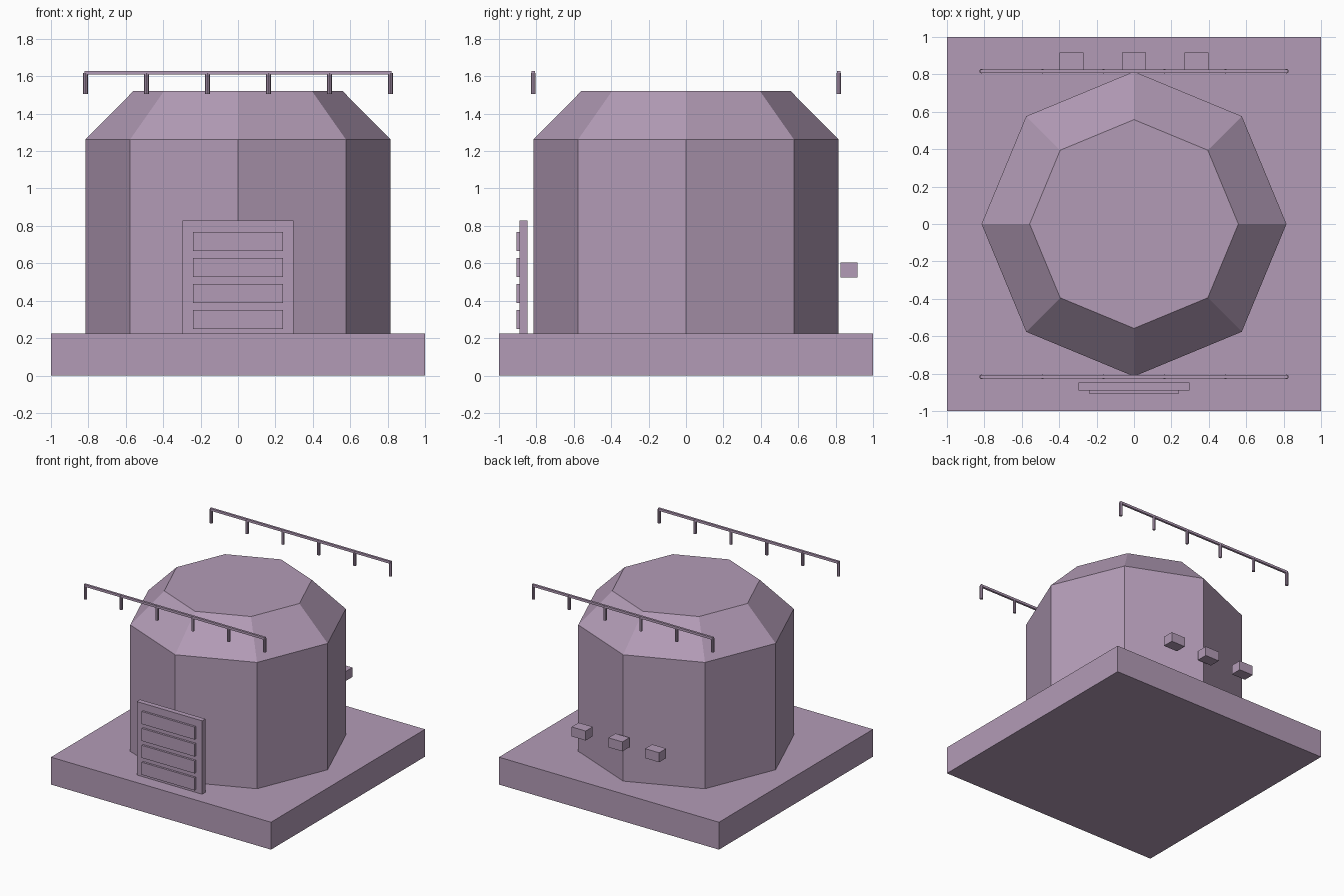
import bpy, bmesh
from math import cos, sin, pi

if "Cube" in bpy.data.objects:
    bpy.data.objects.remove(bpy.data.objects["Cube"])

mauve = bpy.data.materials.new("mauve")
mauve.diffuse_color = (0.45, 0.33, 0.47, 1)
mauve.use_nodes = True
mauve.node_tree.nodes["Principled BSDF"].inputs["Base Color"].default_value = mauve.diffuse_color


def finish(name, bm):
    bmesh.ops.recalc_face_normals(bm, faces=bm.faces)
    mesh = bpy.data.meshes.new(name)
    bm.to_mesh(mesh)
    bm.free()
    mesh.materials.append(mauve)
    ob = bpy.data.objects.new(name, mesh)
    bpy.context.collection.objects.link(ob)
    return ob


def box(name, x, y, z):
    """Box from (min, max) ranges on each axis."""
    bm = bmesh.new()
    bmesh.ops.create_cube(bm, size=1)
    for v in bm.verts:
        v.co = [r[0] + (c + 0.5) * (r[1] - r[0]) for c, r in zip(v.co, (x, y, z))]
    return finish(name, bm)


def lathe(name, profile, sides, cx=0, cy=0):
    """Closed faceted solid from (radius, height) rings."""
    bm = bmesh.new()
    rings = [[bm.verts.new((cx + r * cos(2 * pi * i / sides),
                            cy + r * sin(2 * pi * i / sides), z))
              for i in range(sides)] for r, z in profile]
    for a, b in zip(rings, rings[1:]):
        for i in range(sides):
            j = (i + 1) % sides
            bm.faces.new((a[i], a[j], b[j], b[i]))
    bm.faces.new(rings[0][::-1])
    bm.faces.new(rings[-1])
    return finish(name, bm)


# Square plinth and eight-sided tower with sloped roof
box("base", (-1, 1), (-1, 1), (0, 0.225))
lathe("tower", [(0.815, 0.225), (0.815, 1.263), (0.558, 1.522)], 8)

# Front shutter door with four raised slats
box("door", (-0.297, 0.297), (-0.89, -0.847), (0.225, 0.828))
for i in range(4):
    z = 0.248 + i * 0.139
    box(f"door_slat_{i + 1}", (-0.24, 0.24), (-0.907, -0.888), (z, z + 0.103))

# Rear vent boxes
for i in range(3):
    x = (i - 1) * 0.334
    box(f"vent_{i + 1}", (x - 0.064, x + 0.064), (0.825, 0.917), (0.525, 0.603))

# Front and back railings with six posts each
for side, s in (("front", -1), ("back", 1)):
    y = s * 0.817
    box(f"{side}_rail", (-0.822, 0.822), (y - 0.009, y + 0.009), (1.608, 1.627))
    for i in range(6):
        lathe(f"{side}_post_{i + 1}", [(0.0125, 1.505), (0.0125, 1.618)], 8,
              -0.815 + i * 0.326, y)
